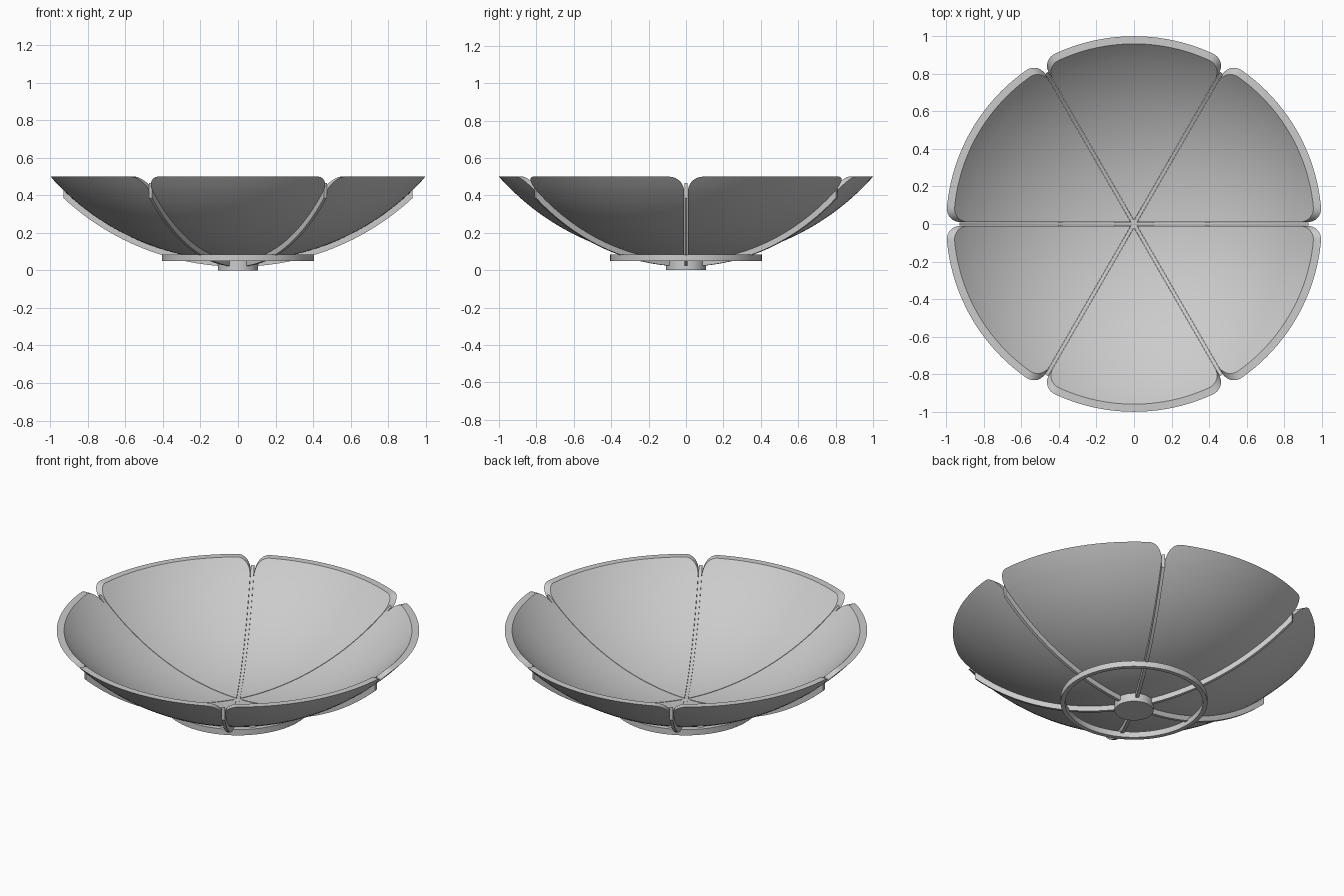
import bpy, bmesh
from math import sqrt, sin, cos, asin, radians, pi

if "Cube" in bpy.data.objects:
    bpy.data.objects.remove(bpy.data.objects["Cube"])

# Shared dimensions: the bowl is a shell of two concentric spheres
CENTRE_Z = 1.386
R_IN, R_OUT, R_RIB = 1.306, 1.336, 1.366
RIM_Z = 0.5
GAP = 0.01               # half width of the slot between petals
ROUND = 0.08             # radius of the rounded petal corners
RIB_END = 0.93

grey = bpy.data.materials.new("plain_grey")
grey.use_nodes = True
grey.diffuse_color = (0.6, 0.6, 0.6, 1)
grey.node_tree.nodes["Principled BSDF"].inputs["Base Color"].default_value = (0.6, 0.6, 0.6, 1)


def sphere_z(r, R):
    return CENTRE_Z - sqrt(R * R - r * r)


def sphere_r(z, R):
    return sqrt(R * R - (CENTRE_Z - z) ** 2)


def finish(bm, name, turn=0.0):
    bmesh.ops.recalc_face_normals(bm, faces=bm.faces)
    mesh = bpy.data.meshes.new(name)
    bm.to_mesh(mesh)
    bm.free()
    mesh.materials.append(grey)
    obj = bpy.data.objects.new(name, mesh)
    bpy.context.collection.objects.link(obj)
    obj.rotation_euler.z = turn
    bpy.ops.object.select_all(action='DESELECT')
    obj.select_set(True)
    bpy.context.view_layer.objects.active = obj
    bpy.ops.object.shade_smooth_by_angle(angle=radians(30))
    return obj


def petal_levels(R, lower=18, upper=10):
    """Radius, height and side gap of each row, from the apex to the rim."""
    rows = []
    low_z = RIM_Z - ROUND
    r_start, r_end = GAP * 2.05, sphere_r(low_z, R)
    for i in range(lower):
        r = r_start + (r_end - r_start) * i / lower
        rows.append((r, sphere_z(r, R), GAP))
    for i in range(upper + 1):
        a = i / upper * pi / 2
        z = low_z + ROUND * sin(a)
        rows.append((sphere_r(z, R), z, GAP + ROUND * (1 - cos(a))))
    return rows


def petal(name, turn, cols=20):
    bm = bmesh.new()

    def sheet(R):
        grid = []
        for r, z, gap in petal_levels(R):
            half = radians(30) - asin(gap / r)
            angles = [half * (2 * j / cols - 1) for j in range(cols + 1)]
            grid.append([bm.verts.new((r * cos(a), r * sin(a), z)) for a in angles])
        for low, high in zip(grid, grid[1:]):
            for j in range(cols):
                bm.faces.new((low[j], low[j + 1], high[j + 1], high[j]))
        return grid

    inner, outer = sheet(R_IN), sheet(R_OUT)

    # Walls that close the shell along its four borders
    def border(g):
        return (g[0], g[-1], [row[0] for row in g], [row[-1] for row in g])

    for a, b in zip(border(inner), border(outer)):
        for i in range(len(a) - 1):
            bm.faces.new((a[i], a[i + 1], b[i + 1], b[i]))
    return finish(bm, name, turn)


def rib(name, turn, half=0.009, steps=48):
    bm = bmesh.new()
    rs = [RIB_END * (2 * i / steps - 1) for i in range(steps + 1)]
    rows = []
    for r in rs:
        top, bottom = sphere_z(r, R_IN + 0.002), sphere_z(r, R_RIB)
        section = ((-half, bottom), (half, bottom), (half, top), (-half, top))
        rows.append([bm.verts.new((r, y, z)) for y, z in section])
    for a, b in zip(rows, rows[1:]):
        for k in range(4):
            n = (k + 1) % 4
            bm.faces.new((a[k], a[n], b[n], b[k]))
    bm.faces.new(rows[0])
    bm.faces.new(rows[-1])
    return finish(bm, name, turn)


def lathe(name, profile, closed, steps=96):
    bm = bmesh.new()
    verts = [bm.verts.new((r, 0, z)) for r, z in profile]
    pairs = list(zip(verts, verts[1:])) + ([(verts[-1], verts[0])] if closed else [])
    edges = [bm.edges.new(p) for p in pairs]
    bmesh.ops.spin(bm, geom=verts + edges, cent=(0, 0, 0), axis=(0, 0, 1),
                   angle=2 * pi, steps=steps, use_merge=True)
    bmesh.ops.remove_doubles(bm, verts=bm.verts, dist=0.0001)
    return finish(bm, name)


# Six bowl petals with rounded upper corners
for i in range(6):
    petal(f"bowl_petal_{i + 1}", radians(30 + 60 * i))

# Three curved ribs crossing beneath the slots
for i in range(3):
    rib(f"support_rib_{i + 1}", radians(60 * i))

# Foot ring and central hub
lathe("foot_ring", [(0.38, 0.05), (0.405, 0.05), (0.405, 0.085), (0.38, 0.085)], True)
lathe("centre_hub", [(0, 0), (0.107, 0), (0.107, 0.05), (0, 0.05)], False)
